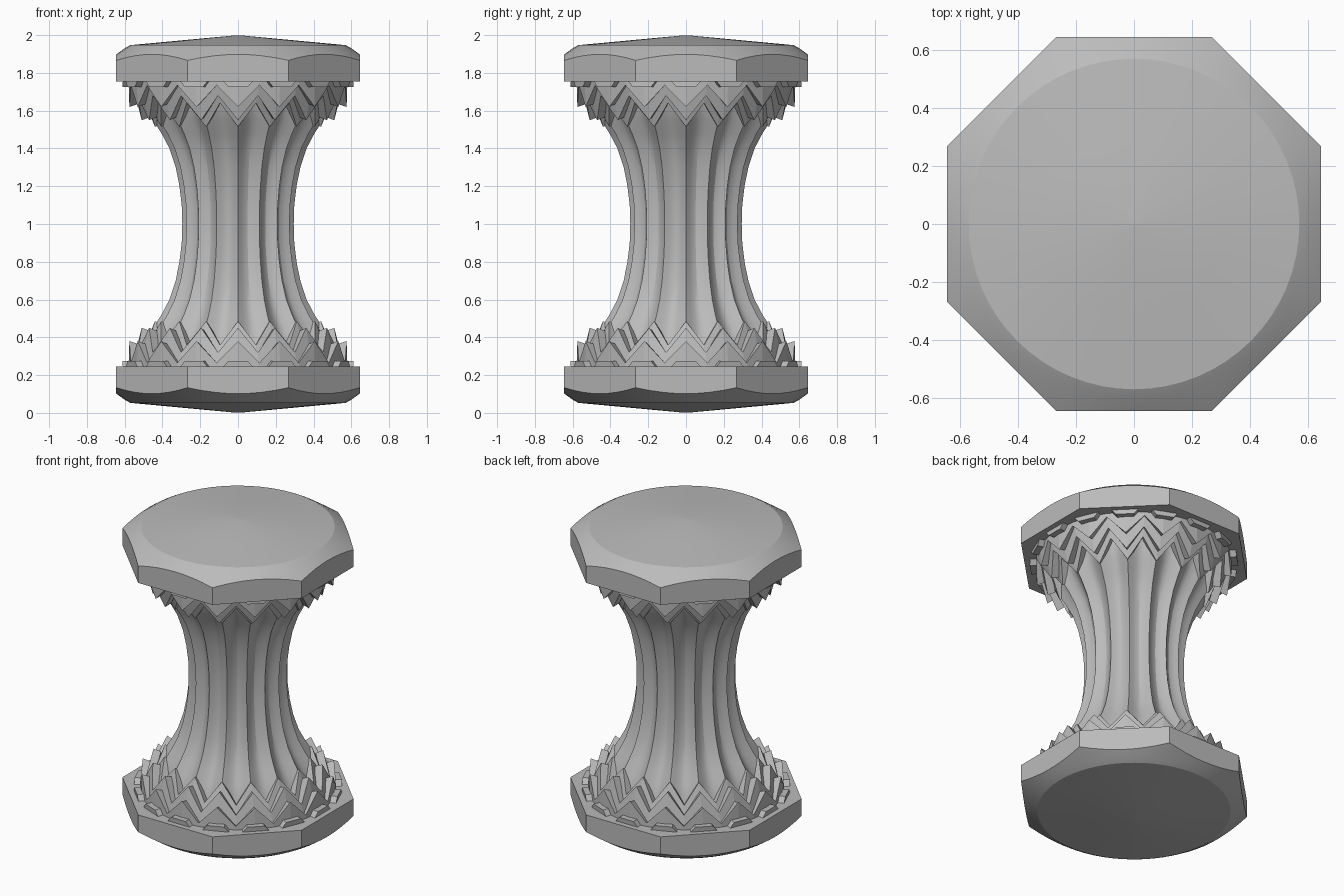
import bpy, bmesh
from math import pi, cos, sin, tau

cube = bpy.data.objects.get("Cube")
if cube:
    bpy.data.objects.remove(cube, do_unlink=True)

stone = bpy.data.materials.new("grey stone")
stone.diffuse_color = (0.5, 0.5, 0.5, 1)
stone.use_nodes = True
stone.node_tree.nodes["Principled BSDF"].inputs["Base Color"].default_value = (0.5, 0.5, 0.5, 1)

LEAVES = 16


def lerp_profile(profile, x):
    """Piecewise linear value of a list of (x, y) points."""
    for (x0, y0), (x1, y1) in zip(profile, profile[1:]):
        if x <= x1:
            return y0 + (y1 - y0) * (x - x0) / (x1 - x0)
    return profile[-1][1]


def finish(name, bm, angle=None):
    bmesh.ops.recalc_face_normals(bm, faces=bm.faces)
    mesh = bpy.data.meshes.new(name)
    bm.to_mesh(mesh)
    bm.free()
    mesh.materials.append(stone)
    obj = bpy.data.objects.new(name, mesh)
    bpy.context.collection.objects.link(obj)
    if angle:
        bpy.ops.object.select_all(action="DESELECT")
        obj.select_set(True)
        bpy.context.view_layer.objects.active = obj
        bpy.ops.object.shade_smooth_by_angle(angle=angle)
    return obj


def add_rings(bm, rings, closed=False):
    """Skin rings of (radius, angle, height) points, capping open ends."""
    loops = [[bm.verts.new((r * sin(a), -r * cos(a), z)) for r, a, z in ring] for ring in rings]
    pairs = list(zip(loops, loops[1:]))
    if closed:
        pairs.append((loops[-1], loops[0]))
    for lo, hi in pairs:
        n = len(lo)
        for i in range(n):
            j = (i + 1) % n
            bm.faces.new((lo[i], lo[j], hi[j], hi[i]))
    if not closed:
        bm.faces.new(loops[0])
        bm.faces.new(loops[-1])


def octagon_radius(a):
    return 0.645 / cos((a + pi / 8) % (pi / 4) - pi / 8)


# Fluted shaft: sharp ridges with scooped grooves, flaring at both ends
FLARE = [(0, 0.295), (0.1, 0.298), (0.2, 0.31), (0.3, 0.33), (0.4, 0.363),
         (0.48, 0.405), (0.55, 0.45), (0.63, 0.49), (0.77, 0.53)]
STEPS = 6


def fluted_ring(h):
    ridge = lerp_profile(FLARE, abs(h))
    ring = []
    for i in range(LEAVES * STEPS):
        scoop = sin(pi * (i % STEPS) / STEPS)
        ring.append((ridge * (1 - 0.12 * scoop), tau * i / (LEAVES * STEPS), 1 + h))
    return ring


heights = [-h for h, _ in reversed(FLARE)] + [h for h, _ in FLARE[1:]]
bm = bmesh.new()
add_rings(bm, [fluted_ring(h) for h in heights])
finish("fluted_shaft", bm, 0.45)

# Domed octagonal end blocks
DOME = [(0, 2), (0.57, 1.947), (0.6, 1.93), (0.645, 1.898), (0.7, 1.865)]


def end_block(name, flip):
    bm = bmesh.new()
    angles = [tau * i / 64 for i in range(64)]
    rings = [[(0.5, a, 1.76) for a in angles],
             [(octagon_radius(a), a, 1.755) for a in angles],
             [(octagon_radius(a), a, lerp_profile(DOME, octagon_radius(a))) for a in angles]]
    for r in (0.6, 0.57, 0.3, 0.01):
        rings.append([(r, a, lerp_profile(DOME, r)) for a in angles])
    add_rings(bm, [[(r, a, flip(z)) for r, a, z in ring] for ring in rings])
    finish(name, bm, 0.35)


# Zigzag collar of pointed leaves, thick and leaning outward
def leaf_collar(name, flip, tip, top, valley_z):
    (tip_r, tip_z), (top_r, top_z) = tip, top
    thick = 0.045
    outer_low, outer_top, inner_top, inner_low = [], [], [], []
    for i in range(LEAVES * 2):
        a = tau * i / (LEAVES * 2)
        z = valley_z if i % 2 else tip_z
        r = tip_r + (top_r - tip_r) * (z - tip_z) / (top_z - tip_z)
        outer_low.append((r, a, flip(z)))
        outer_top.append((top_r, a, flip(top_z)))
        inner_top.append((top_r - thick, a, flip(top_z)))
        inner_low.append((r - thick, a, flip(z + 0.015)))
    bm = bmesh.new()
    add_rings(bm, [outer_low, outer_top, inner_top, inner_low], closed=True)
    finish(name, bm)


# Small square tabs under the rim
def tab_ring(name, flip):
    bm = bmesh.new()
    for i in range(LEAVES):
        mid = tau * i / LEAVES
        for_ring = lambda z, spread: [(r, mid + s * spread, flip(z))
                                      for r, s in ((0.56, -1), (0.615, -1), (0.615, 1), (0.56, 1))]
        add_rings(bm, [for_ring(1.725, 0.085), for_ring(1.765, 0.14)])
    finish(name, bm)


for side, flip in (("top", lambda z: z), ("bottom", lambda z: 2 - z)):
    end_block(side + "_block", flip)
    leaf_collar(side + "_inner_leaves", flip, (0.44, 1.515), (0.54, 1.77), 1.64)
    leaf_collar(side + "_middle_leaves", flip, (0.51, 1.55), (0.565, 1.77), 1.68)
    leaf_collar(side + "_outer_leaves", flip, (0.575, 1.62), (0.58, 1.77), 1.735)
    tab_ring(side + "_tabs", flip)
